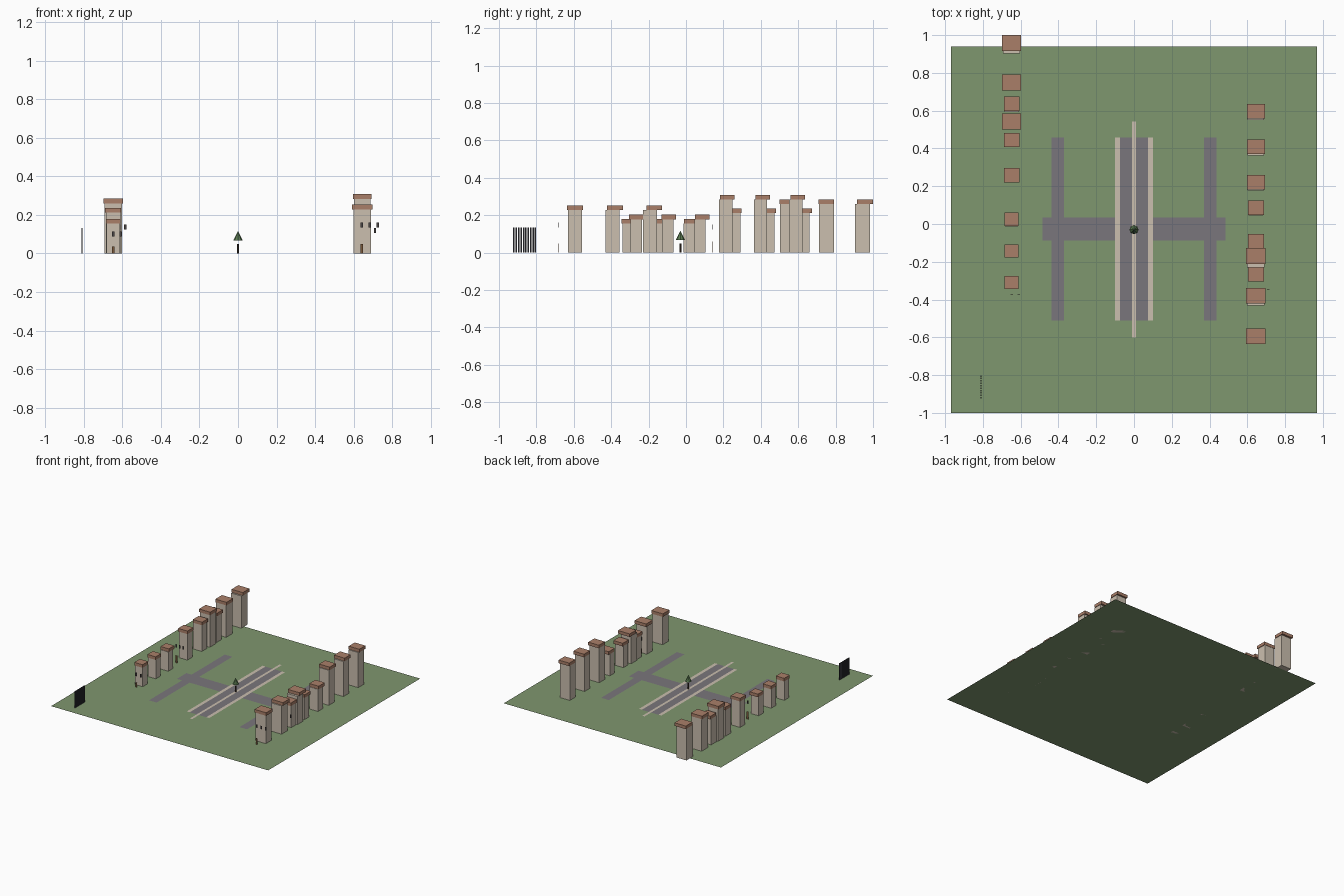
import bpy, bmesh, math
from mathutils import Matrix

if "Cube" in bpy.data.objects:
    bpy.data.objects.remove(bpy.data.objects["Cube"])


def material(name, r, g, b):
    lin = [(c / 255 / 12.92) if c <= 10 else ((c / 255 + 0.055) / 1.055) ** 2.4 for c in (r, g, b)]
    m = bpy.data.materials.new(name)
    m.diffuse_color = (*lin, 1)
    m.use_nodes = True
    m.node_tree.nodes["Principled BSDF"].inputs["Base Color"].default_value = m.diffuse_color
    return m


GRASS = material("grass", 127, 151, 111)
ROAD = material("road", 122, 118, 124)
STONE = material("stone", 203, 191, 175)
ROOF = material("roof_tile", 170, 127, 105)
GLASS = material("window_dark", 72, 68, 68)
WOOD = material("door_wood", 122, 88, 58)
IRON = material("iron", 52, 52, 58)
LEAF = material("foliage", 92, 124, 82)
BARK = material("bark", 68, 52, 42)


def finish(name, bm, mat):
    me = bpy.data.meshes.new(name)
    bm.to_mesh(me)
    bm.free()
    me.materials.append(mat)
    ob = bpy.data.objects.new(name, me)
    bpy.context.collection.objects.link(ob)
    return ob


def box(name, x0, x1, y0, y1, z0, z1, mat):
    bm = bmesh.new()
    loc = Matrix.Translation(((x0 + x1) / 2, (y0 + y1) / 2, (z0 + z1) / 2))
    bmesh.ops.create_cube(bm, size=1, matrix=loc @ Matrix.Diagonal((x1 - x0, y1 - y0, z1 - z0, 1)))
    return finish(name, bm, mat)


def plate(name, x0, x1, y0, y1, z, mat):
    bm = bmesh.new()
    bm.faces.new([bm.verts.new((x, y, z)) for x, y in ((x0, y0), (x1, y0), (x1, y1), (x0, y1))])
    return finish(name, bm, mat)


def cone(name, x, y, z0, z1, r0, r1, sides, mat):
    bm = bmesh.new()
    bmesh.ops.create_cone(bm, cap_ends=True, segments=sides, radius1=r0, radius2=r1,
                          depth=z1 - z0, matrix=Matrix.Translation((x, y, (z0 + z1) / 2)))
    return finish(name, bm, mat)


# Ground and paved strips
plate("ground", -0.97, 0.97, -1.0, 0.94, 0, GRASS)
plate("cross_road", -0.485, 0.485, -0.087, 0.035, 0.001, ROAD)
plate("main_road", -0.074, 0.074, -0.51, 0.457, 0.002, ROAD)
for s, side in ((-1, "left"), (1, "right")):
    xs = sorted((s * 0.37, s * 0.438))
    plate(f"{side}_side_road", *xs, -0.51, 0.457, 0.002, ROAD)
    xs = sorted((s * 0.074, s * 0.1))
    plate(f"{side}_pavement", *xs, -0.51, 0.457, 0.003, STONE)
plate("median", -0.01, 0.01, -0.6, 0.543, 0.004, STONE)

# House sizes: top height, roof width, roof depth, wall width, wall depth
SIZES = {
    "left_tall": (0.285, 0.10, 0.085, 0.09, 0.08),
    "left_mid": (0.237, 0.083, 0.075, 0.077, 0.066),
    "left_low": (0.18, 0.074, 0.07, 0.07, 0.061),
    "right_tall": (0.308, 0.095, 0.077, 0.086, 0.071),
    "right_mid": (0.253, 0.104, 0.084, 0.092, 0.075),
    "right_low": (0.203, 0.084, 0.077, 0.077, 0.061),
}
# Rows of houses: roof centre y, wall offset along y
ROWS = {
    "left_tall": ((0.9575, -0.014), (0.75, 0), (0.542, 0)),
    "left_mid": ((0.637, -0.01), (0.445, -0.004), (0.258, 0)),
    "left_low": ((0.025, -0.008), (-0.143, 0), (-0.31, 0)),
    "right_tall": ((0.598, -0.011), (0.41, -0.012), (0.22, -0.008)),
    "right_low": ((0.087, -0.012), (-0.092, -0.006), (-0.267, 0)),
    "right_mid": ((-0.17, -0.022), (-0.38, -0.013), (-0.594, 0)),
}
for kind, houses in ROWS.items():
    h, rw, rd, ww, wd = SIZES[kind]
    cx = -0.648 if "left" in kind else 0.645
    for i, (y, dy) in enumerate(houses):
        box(f"{kind}_house_wall_{i}", cx - ww / 2, cx + ww / 2,
            y + dy - wd / 2, y + dy + wd / 2, 0, h - 0.025, STONE)
        box(f"{kind}_house_roof_{i}", cx - rw / 2, cx + rw / 2,
            y - rd / 2, y + rd / 2, h - 0.025, h, ROOF)

# Windows and doors standing just in front of some houses: x, y, window height, spacing, count, door height
for x, y, z, step, count, door in ((0.643, -0.68, 0.148, 0.041, 3, 0.05),
                                   (0.643, -0.345, 0.118, 0.034, 3, 0.042),
                                   (-0.648, 0.14, 0.137, 0.031, 3, 0.06),
                                   (-0.648, -0.372, 0.102, 0.038, 2, 0.036)):
    for i in range(count):
        wx = x + i * step
        box("window", wx - 0.006, wx + 0.006, y - 0.001, y + 0.001, z - 0.013, z + 0.013, GLASS)
    box("door", x - 0.007, x + 0.007, y - 0.001, y + 0.001, 0, door, WOOD)

# Iron gate bars
for i in range(10):
    y = -0.92 + i * 0.0128
    box("gate_bar", -0.813, -0.807, y - 0.004, y + 0.004, 0, 0.133, IRON)

# Tree
cone("tree_trunk", 0, -0.03, 0, 0.05, 0.005, 0.005, 8, BARK)
cone("tree_crown", 0, -0.03, 0.068, 0.118, 0.024, 0, 8, LEAF)
